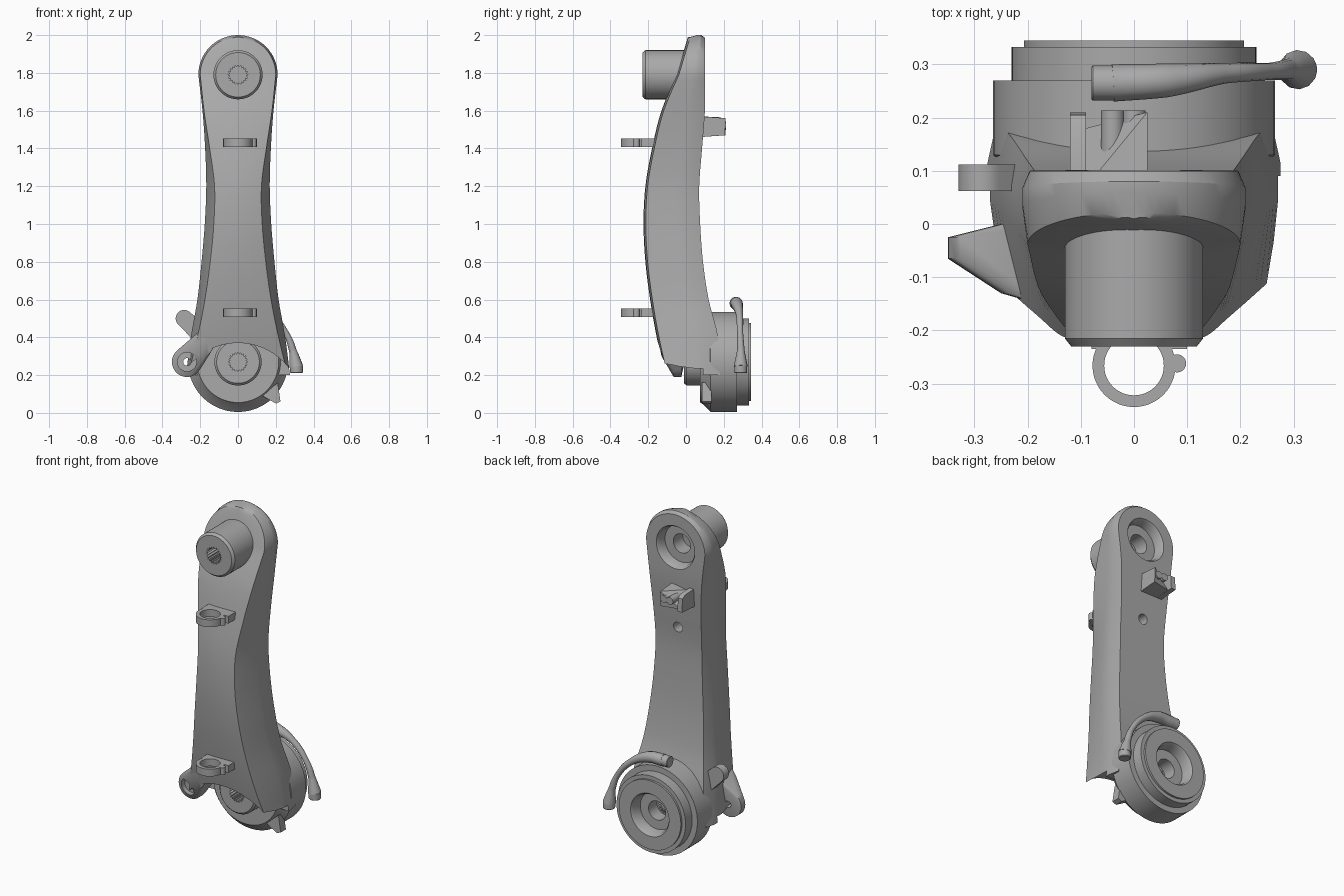
import bpy, bmesh, math
from mathutils import Vector, Matrix

old = bpy.data.objects.get("Cube")
if old:
    bpy.data.objects.remove(old, do_unlink=True)

GREY = (0.4, 0.4, 0.4, 1)
mat = bpy.data.materials.new("machined grey")
mat.use_nodes = True
mat.diffuse_color = GREY
mat.node_tree.nodes["Principled BSDF"].inputs["Base Color"].default_value = GREY

TOP, LOW = 1.79, 0.27   # heights of the two axles


def finish(ob, angle=30):
    ob.data.materials.clear()
    ob.data.materials.append(mat)
    bpy.ops.object.select_all(action="DESELECT")
    ob.select_set(True)
    bpy.context.view_layer.objects.active = ob
    bpy.ops.object.shade_smooth_by_angle(angle=math.radians(angle))
    return ob


def from_bm(name, bm):
    bmesh.ops.recalc_face_normals(bm, faces=bm.faces)
    me = bpy.data.meshes.new(name)
    bm.to_mesh(me)
    bm.free()
    ob = bpy.data.objects.new(name, me)
    bpy.context.collection.objects.link(ob)
    return finish(ob)


def turned(name, profile, centre, axis="Y", n=64):
    """Solid of revolution from (position along axis, radius) pairs."""
    bm = bmesh.new()
    rings = []
    for t, r in profile:
        ring = []
        for i in range(n):
            a = math.tau * i / n
            rr = r[i % 2] if isinstance(r, tuple) else r
            u, v = rr * math.cos(a), rr * math.sin(a)
            p = {"X": (t, u, v), "Y": (u, t, v), "Z": (u, v, t)}[axis]
            ring.append(bm.verts.new(Vector(p) + Vector(centre)))
        rings.append(ring)
    for a, b in zip(rings, rings[1:]):
        for i in range(n):
            bm.faces.new((a[i], a[(i + 1) % n], b[(i + 1) % n], b[i]))
    bm.faces.new(rings[0])
    bm.faces.new(rings[-1])
    return from_bm(name, bm)


def hull(name, points):
    bm = bmesh.new()
    for p in points:
        bm.verts.new(p)
    out = bmesh.ops.convex_hull(bm, input=bm.verts)
    loose = {v for v in out["geom_interior"] if isinstance(v, bmesh.types.BMVert)}
    bmesh.ops.delete(bm, geom=list(loose), context="VERTS")
    return from_bm(name, bm)


def disc(x, z, r, y0, y1, n=32):
    return [(x + r * math.cos(math.tau * i / n), y, z + r * math.sin(math.tau * i / n))
            for y in (y0, y1) for i in range(n)]


def combine(ob, tools, op="DIFFERENCE"):
    for tool in tools:
        tool.hide_render = True
        m = ob.modifiers.new("cut", "BOOLEAN")
        m.operation, m.object, m.solver = op, tool, "EXACT"
        bpy.context.view_layer.objects.active = ob
        bpy.ops.object.modifier_apply(modifier=m.name)
    finish(ob)


def discard(tools):
    for t in tools:
        bpy.data.objects.remove(t, do_unlink=True)


# Arm: lofted bowed beam ending in a round head
KEYS = [  # z, front y, back y, front panel half width, full half width
    (0.20, -0.11, 0.18, 0.265, 0.275), (0.40, -0.155, 0.17, 0.215, 0.25),
    (0.60, -0.19, 0.12, 0.175, 0.215), (0.80, -0.215, 0.09, 0.147, 0.193),
    (1.00, -0.225, 0.075, 0.128, 0.176), (1.20, -0.215, 0.07, 0.124, 0.168),
    (1.40, -0.18, 0.085, 0.15, 0.174), (1.60, -0.13, 0.1, 0.18, 0.188),
    (TOP, -0.05, 0.1, 0.2, 0.21)]


def section(z, yf, yb, w1, w2, a=0.0):
    d, c, s = yb - yf, math.cos(a), math.sin(a)
    wb = w2 - 0.014
    half = [(0, yf, w1), (0.6 * w1, yf + 0.003, w1), (w1, yf + 0.012, w1),
            (w2, yf + 0.55 * d, w2), (w2, yf + 0.78 * d, w2), (wb, yb, wb)]
    right = [(x * c, y, z + r * s) for x, y, r in half]
    return right + [(-x, y, h) for x, y, h in reversed(right[1:])]


def spline(k0, k1, k2, k3, t):
    return [0.5 * (2 * b + (c - a) * t + (2 * a - 5 * b + 4 * c - d) * t * t
                   + (3 * b - a - 3 * c + d) * t ** 3) for a, b, c, d in zip(k0, k1, k2, k3)]


rows = []
last = len(KEYS) - 1
for i in range(last):
    ks = [KEYS[min(max(j, 0), last)] for j in range(i - 1, i + 3)]
    rows += [section(*spline(*ks, t / 5)) for t in range(5)]
for i in range(17):
    a = math.pi / 2 * i / 16
    s = math.sin(a)
    rows.append(section(TOP, -0.05 + 0.06 * s, 0.1, 0.2, 0.21, a))

bm = bmesh.new()
loops = [[bm.verts.new(p) for p in row] for row in rows]
n = len(loops[0])
for a, b in zip(loops, loops[1:]):
    for i in range(n):
        bm.faces.new((a[i], a[(i + 1) % n], b[(i + 1) % n], b[i]))
bm.faces.new(loops[0])
bmesh.ops.remove_doubles(bm, verts=bm.verts, dist=0.0001)
arm = from_bm("crank_arm", bm)

# Axle bosses and clutch hub
top_boss = turned("upper_axle_boss", [(-0.23, 0.118), (-0.215, 0.13), (0.03, 0.13)], (0, 0, TOP))
low_boss = turned("lower_axle_boss", [(-0.01, 0.113), (0.003, 0.125), (0.15, 0.125)], (0, 0, LOW))
hub = turned("lower_hub", [(0.075, 0.215), (0.09, 0.225), (0.13, 0.265), (0.27, 0.265),
                           (0.27, 0.23), (0.333, 0.23), (0.333, 0.207), (0.345, 0.207)],
             (0, 0, LOW), n=96)

# Cutters: arch at the foot, splined bores, stepped back recesses, rear hole
arch = turned("arch_cutter", [(-0.5, 0.34), (0.09, 0.34)], (0, 0, 0.03), n=96)
bores = []
for z, back, depth in ((TOP, 0.1, 0.06), (LOW, 0.345, 0.07)):
    bores.append(turned("spline_cutter", [(-0.4, (0.052, 0.04)), (0.5, (0.052, 0.04))],
                        (0, 0, z), n=40))
    bores.append(turned("recess_cutter",
                        [(back - 0.15, 0.057), (back - depth, 0.057), (back - depth, 0.112),
                         (back - 0.014, 0.118), (back + 0.01, 0.135)], (0, 0, z)))
rear_hole = turned("rear_hole_cutter", [(0.0, 0.03), (0.2, 0.03)], (0, 0, 1.3), n=32)
combine(arm, [arch] + bores[:2] + [rear_hole])
combine(top_boss, bores[:2])
combine(low_boss, bores[2:])
combine(hub, bores[2:])
discard([arch, rear_hole] + bores)

# Side lugs
lug = hull("front_side_lug", disc(-0.27, 0.27, 0.08, -0.065, -0.025)
           + disc(-0.19, 0.36, 0.06, -0.13, 0.0) + disc(-0.15, 0.44, 0.03, -0.15, 0.0))
lug_bore = turned("lug_cutter", [(-0.3, 0.05), (-0.05, 0.05), (-0.05, 0.02), (0.1, 0.02)],
                  (-0.27, 0, 0.27), n=32)
combine(lug, [lug_bore])
discard([lug_bore])
hull("rear_side_lug", disc(-0.285, 0.5, 0.045, 0.062, 0.112)
     + disc(-0.2, 0.42, 0.05, 0.062, 0.112))
hull("hub_hook", [(x, y, z) for y in (0.085, 0.135)
                  for x, z in ((0.13, 0.09), (0.21, 0.16), (0.225, 0.06), (0.2, 0.05))])

# Cable guide rings on the front
for name, z in (("upper_cable_guide", 1.43), ("lower_cable_guide", 0.53)):
    h = 0.022
    guide = turned(name, [(-h, 0.078), (h, 0.078)], (0, -0.266, z), "Z", 48)
    base = hull("guide_base", [(x, y, z + k) for x in (-0.08, 0.1)
                               for y in (-0.235, -0.16) for k in (-h, h)])
    bump = turned("guide_bump", [(-h, 0.017), (h, 0.017)], (0.081, -0.262, z), "Z", 20)
    hole = turned("guide_cutter", [(-0.1, 0.056), (0.1, 0.056)], (0, -0.266, z), "Z", 48)
    combine(guide, [base, bump], "UNION")
    combine(guide, [hole])
    discard([base, bump, hole])

# Rear catch: two wedge cheeks with pins between
hull("catch_cheek", [(x, y, z) for x in (-0.12, -0.09)
                     for y, z in ((0.07, 1.46), (0.07, 1.57), (0.18, 1.565), (0.205, 1.55), (0.21, 1.47))])
hull("catch_wedge", [(-0.09, 0.07, 1.46), (-0.09, 0.07, 1.55), (0.025, 0.07, 1.57), (0.025, 0.07, 1.46),
                     (-0.09, 0.18, 1.47), (-0.03, 0.18, 1.5), (0.025, 0.21, 1.56), (0.025, 0.205, 1.47)])
for x in (-0.04, 0.0):
    turned("catch_pin", [(0.08, 0.022), (0.213, 0.022)], (x, 0, 1.52), n=24)

# Lever wrapped over the hub
curve = bpy.data.curves.new("lever", "CURVE")
curve.dimensions = "3D"
curve.bevel_depth, curve.bevel_resolution, curve.use_fill_caps = 1.0, 4, True
sp = curve.splines.new("BEZIER")
path = [(-0.04, 0.265, 0.58, 0.035), (0.06, 0.27, 0.575, 0.032), (0.17, 0.283, 0.52, 0.019),
        (0.255, 0.287, 0.42, 0.016), (0.29, 0.29, 0.33, 0.02), (0.308, 0.29, 0.245, 0.037)]
sp.bezier_points.add(len(path) - 1)
for bp, (x, y, z, r) in zip(sp.bezier_points, path):
    bp.co, bp.radius = (x, y, z), r
    bp.handle_left_type = bp.handle_right_type = "AUTO"
lever = bpy.data.objects.new("clamp_lever", curve)
bpy.context.collection.objects.link(lever)
bpy.ops.object.select_all(action="DESELECT")
lever.select_set(True)
bpy.context.view_layer.objects.active = lever
bpy.ops.object.convert(target="MESH")
finish(bpy.context.view_layer.objects.active)
turned("lever_pivot", [(-0.08, 0.03), (-0.077, 0.033), (-0.03, 0.033)], (0, 0.265, 0.58), "X", 32)
turned("lever_tip", [(0.21, 0.03), (0.214, 0.034), (0.25, 0.034)], (0.31, 0.29, 0), "Z", 32)
